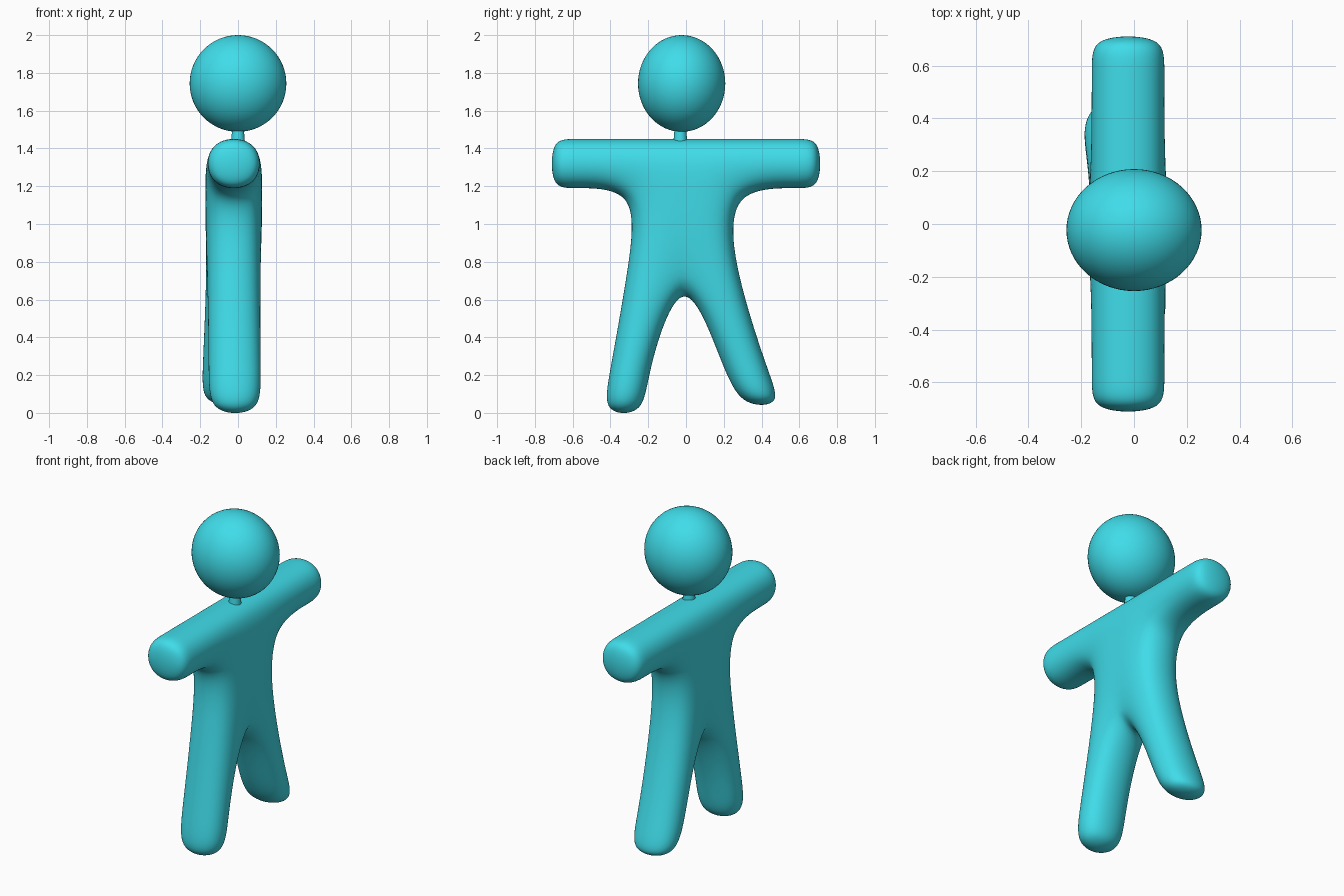
import bpy, bmesh

if "Cube" in bpy.data.objects:
    bpy.data.objects.remove(bpy.data.objects["Cube"])

mat = bpy.data.materials.new("teal")
mat.diffuse_color = (0.05, 0.72, 0.82, 1)
mat.use_nodes = True
mat.node_tree.nodes["Principled BSDF"].inputs["Base Color"].default_value = mat.diffuse_color


def finish(obj, name):
    obj.name = name
    obj.data.materials.append(mat)
    for p in obj.data.polygons:
        p.use_smooth = True


# Body: flat outline cage in the y-z plane (y, z, x shift), thickened along x
ys = [-0.72, -0.60, -0.27, -0.01, 0.245, 0.60, 0.72]
pts = [(y, 1.462, 0) for y in ys] + [(y, 1.178, 0) for y in ys]
pts += [(-0.31, 0.80, 0), (-0.01, 0.79, 0), (0.255, 0.80, 0)]          # hips, crotch
pts += [(-0.415, 0.20, 0.005), (-0.20, 0.20, 0.005),
        (-0.455, -0.018, 0.008), (-0.21, -0.018, 0.008)]               # one leg
pts += [(0.196, 0.20, -0.03), (0.45, 0.20, -0.03),
        (0.30, 0.025, -0.03), (0.52, 0.033, -0.03)]                    # other leg
quads = [(i, i + 1, i + 8, i + 7) for i in range(6)]                   # arms, chest
quads += [(9, 10, 15, 14), (10, 11, 16, 15)]                           # torso
quads += [(14, 15, 18, 17), (17, 18, 20, 19)]
quads += [(15, 16, 22, 21), (21, 22, 24, 23)]

bm = bmesh.new()
verts = [bm.verts.new((-0.1725 + s, y, z)) for y, z, s in pts]
faces = [bm.faces.new([verts[i] for i in q]) for q in quads]
ext = bmesh.ops.extrude_face_region(bm, geom=faces, use_keep_orig=True)
moved = [g for g in ext["geom"] if isinstance(g, bmesh.types.BMVert)]
bmesh.ops.translate(bm, verts=moved, vec=(0.30, 0, 0))
bmesh.ops.recalc_face_normals(bm, faces=bm.faces)
mesh = bpy.data.meshes.new("body")
bm.to_mesh(mesh)
bm.free()
body = bpy.data.objects.new("body", mesh)
bpy.context.collection.objects.link(body)
finish(body, "body")
sub = body.modifiers.new("smooth", 'SUBSURF')
sub.levels = sub.render_levels = 4

# Neck: short tapered peg
bpy.ops.mesh.primitive_cone_add(vertices=32, radius1=0.038, radius2=0.03, depth=0.10,
                                location=(0, -0.03, 1.465))
finish(bpy.context.object, "neck")
bpy.ops.object.shade_smooth_by_angle()

# Head: slightly flattened ball
bpy.ops.mesh.primitive_uv_sphere_add(segments=64, ring_count=32, radius=1,
                                     location=(0, -0.023, 1.744))
head = bpy.context.object
head.scale = (0.256, 0.231, 0.256)
finish(head, "head")
